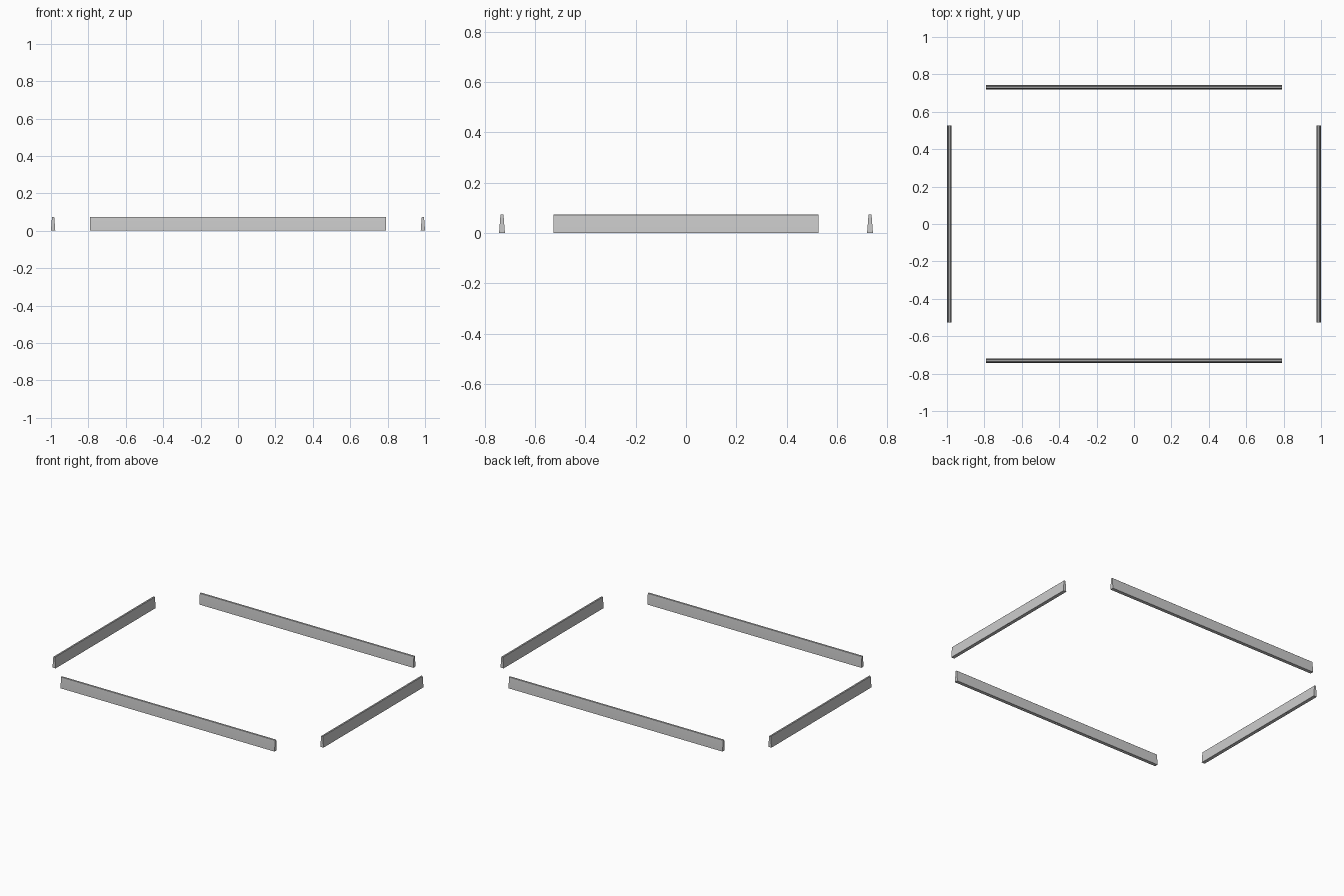
import bpy, bmesh
from math import radians
from mathutils import Matrix

if "Cube" in bpy.data.objects:
    bpy.data.objects.remove(bpy.data.objects["Cube"])

H, BASE, TOP = 0.074, 0.0115, 0.006   # height, half widths at base and top
LIP, ROUND = 0.003, 0.0015            # straight foot, eased top edge
HOLE_R, HOLE_D, PITCH = 0.006, 0.025, 0.263


def new_object(name, bm):
    mesh = bpy.data.meshes.new(name)
    bmesh.ops.recalc_face_normals(bm, faces=bm.faces)
    bm.to_mesh(mesh)
    bm.free()
    ob = bpy.data.objects.new(name, mesh)
    bpy.context.collection.objects.link(ob)
    return ob


def rail(name, length, holes, loc, turn):
    # Tapered section extruded along x
    half = [(BASE, 0), (BASE, LIP), (TOP, H - ROUND), (TOP - ROUND, H)]
    section = half + [(-y, z) for y, z in reversed(half)]
    bm = bmesh.new()
    face = bm.faces.new([bm.verts.new((-length / 2, y, z)) for y, z in section])
    ext = bmesh.ops.extrude_face_region(bm, geom=[face])
    moved = [g for g in ext["geom"] if isinstance(g, bmesh.types.BMVert)]
    bmesh.ops.translate(bm, verts=moved, vec=(length, 0, 0))
    ob = new_object(name, bm)

    # Evenly spaced blind screw holes in the underside
    bm = bmesh.new()
    for i in range(holes):
        x = (i - (holes - 1) / 2) * PITCH
        bmesh.ops.create_cone(bm, cap_ends=True, segments=16, radius1=HOLE_R,
                              radius2=HOLE_R, depth=2 * HOLE_D,
                              matrix=Matrix.Translation((x, 0, 0)))
    cutter = new_object("hole_cutter", bm)
    cutter.hide_render = True
    mod = ob.modifiers.new("screw_holes", 'BOOLEAN')
    mod.object = cutter
    mod.solver = 'EXACT'
    bpy.ops.object.select_all(action='DESELECT')
    bpy.context.view_layer.objects.active = ob
    ob.select_set(True)
    bpy.ops.object.modifier_apply(modifier=mod.name)
    bpy.data.objects.remove(cutter)

    bpy.ops.object.shade_smooth_by_angle(angle=radians(25))
    ob.location = loc
    ob.rotation_euler.z = turn


# Long rails front and back, short rails left and right
for side, name in ((-1, "front_rail"), (1, "back_rail")):
    rail(name, 1.58, 5, (0, side * 0.7315, 0), 0)
for side, name in ((-1, "left_rail"), (1, "right_rail")):
    rail(name, 1.054, 3, (side * (1 - BASE), 0, 0), radians(90))
